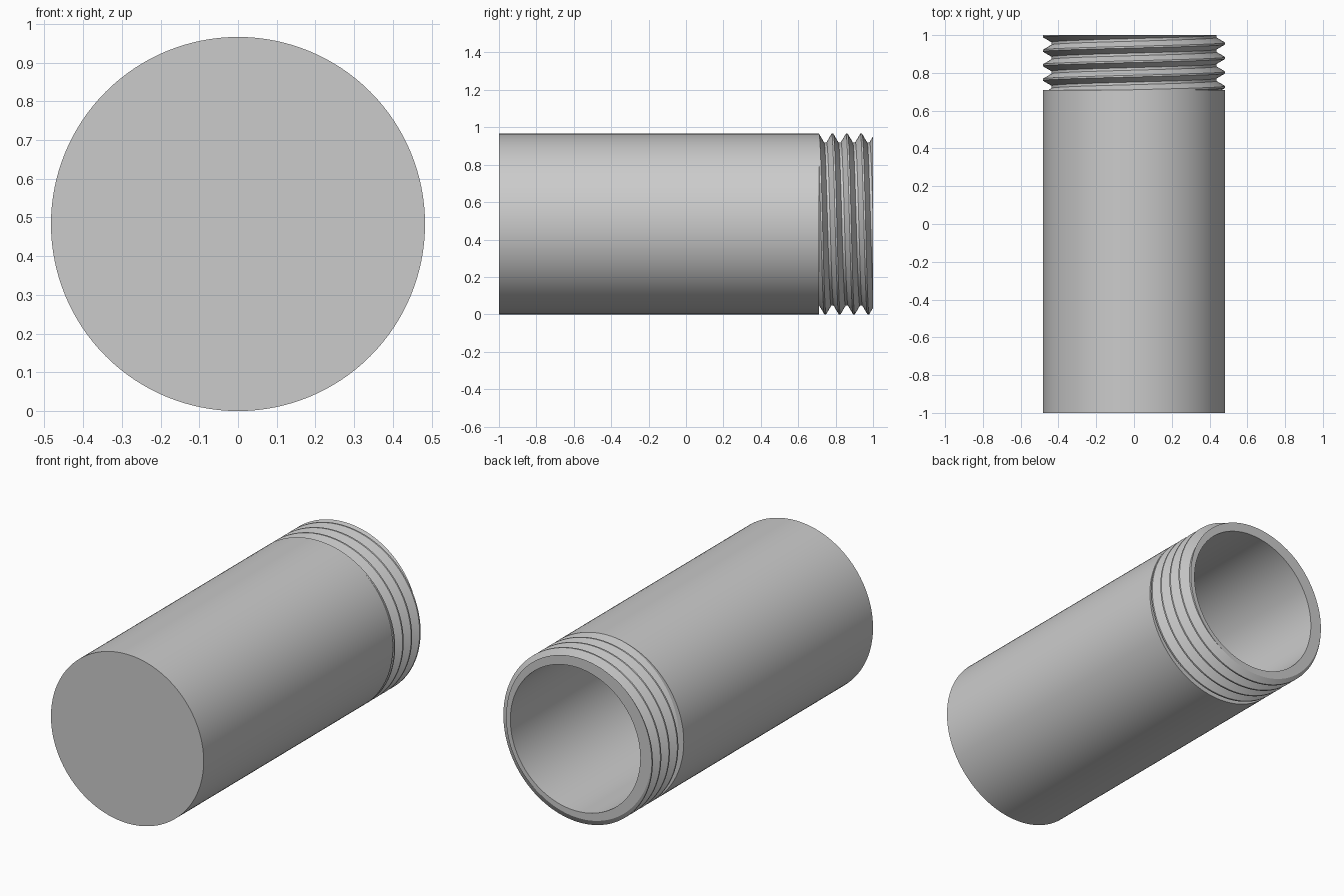
import bpy
import bmesh
import math

if "Cube" in bpy.data.objects:
    bpy.data.objects.remove(bpy.data.objects["Cube"])

SEGMENTS = 128
OUTER, ROOT, BORE = 0.483, 0.437, 0.411
FRONT, SHOULDER, BACK, FLOOR = -1.0, 0.71, 1.0, -0.93
PITCH, CREST_Y = 0.0767, 0.783
# One thread tooth: (fraction of pitch from the crest, radius)
TOOTH = [(0.06, OUTER), (0.41, ROOT), (0.59, ROOT), (0.94, OUTER)]

grey = bpy.data.materials.new("plain_grey")
grey.use_nodes = True
grey.diffuse_color = (0.6, 0.6, 0.6, 1)
grey.node_tree.nodes["Principled BSDF"].inputs["Base Color"].default_value = (0.6, 0.6, 0.6, 1)


def thread_radius(y, turn):
    """Radius of the right-handed thread at height y, turn from 0 to 1."""
    phase = ((y - CREST_Y) / PITCH - turn) % 1.0
    ring = [(0.0, OUTER)] + TOOTH + [(1.0, OUTER)]
    for (p0, r0), (p1, r1) in zip(ring, ring[1:]):
        if phase <= p1:
            return r0 + (r1 - r0) * (phase - p0) / (p1 - p0)
    return OUTER


def body_profile(turn):
    return [(0, FRONT), (OUTER, FRONT), (OUTER, SHOULDER),
            (BORE, SHOULDER), (BORE, FLOOR), (0, FLOOR)]


def neck_profile(turn):
    points = []
    for tooth in range(-3, 5):
        for phase, _ in TOOTH:
            y = CREST_Y + PITCH * (tooth + phase + turn)
            y = min(max(y, SHOULDER), BACK)
            points.append((thread_radius(y, turn), y))
    return points + [(BORE, BACK), (BORE, SHOULDER)]


def sweep(name, profile):
    """Sweep a (radius, y) profile around the lengthwise axis."""
    bm = bmesh.new()
    columns = []
    for i in range(SEGMENTS + 1):
        turn = i / SEGMENTS
        a = turn * math.tau
        columns.append([bm.verts.new((r * math.sin(a), y, OUTER + r * math.cos(a)))
                        for r, y in profile(turn)])
    for c0, c1 in zip(columns, columns[1:]):
        for j in range(len(c0) - 1):
            bm.faces.new((c0[j], c1[j], c1[j + 1], c0[j + 1]))
    bmesh.ops.remove_doubles(bm, verts=bm.verts, dist=0.00002)
    bmesh.ops.recalc_face_normals(bm, faces=bm.faces)
    mesh = bpy.data.meshes.new(name)
    bm.to_mesh(mesh)
    bm.free()
    mesh.materials.append(grey)
    obj = bpy.data.objects.new(name, mesh)
    bpy.context.collection.objects.link(obj)
    bpy.ops.object.select_all(action="DESELECT")
    obj.select_set(True)
    bpy.context.view_layer.objects.active = obj
    bpy.ops.object.shade_smooth_by_angle(angle=math.radians(30))
    return obj


# Hollow cup, closed at the front
sweep("tube_body", body_profile)
# Threaded open neck
sweep("threaded_neck", neck_profile)
